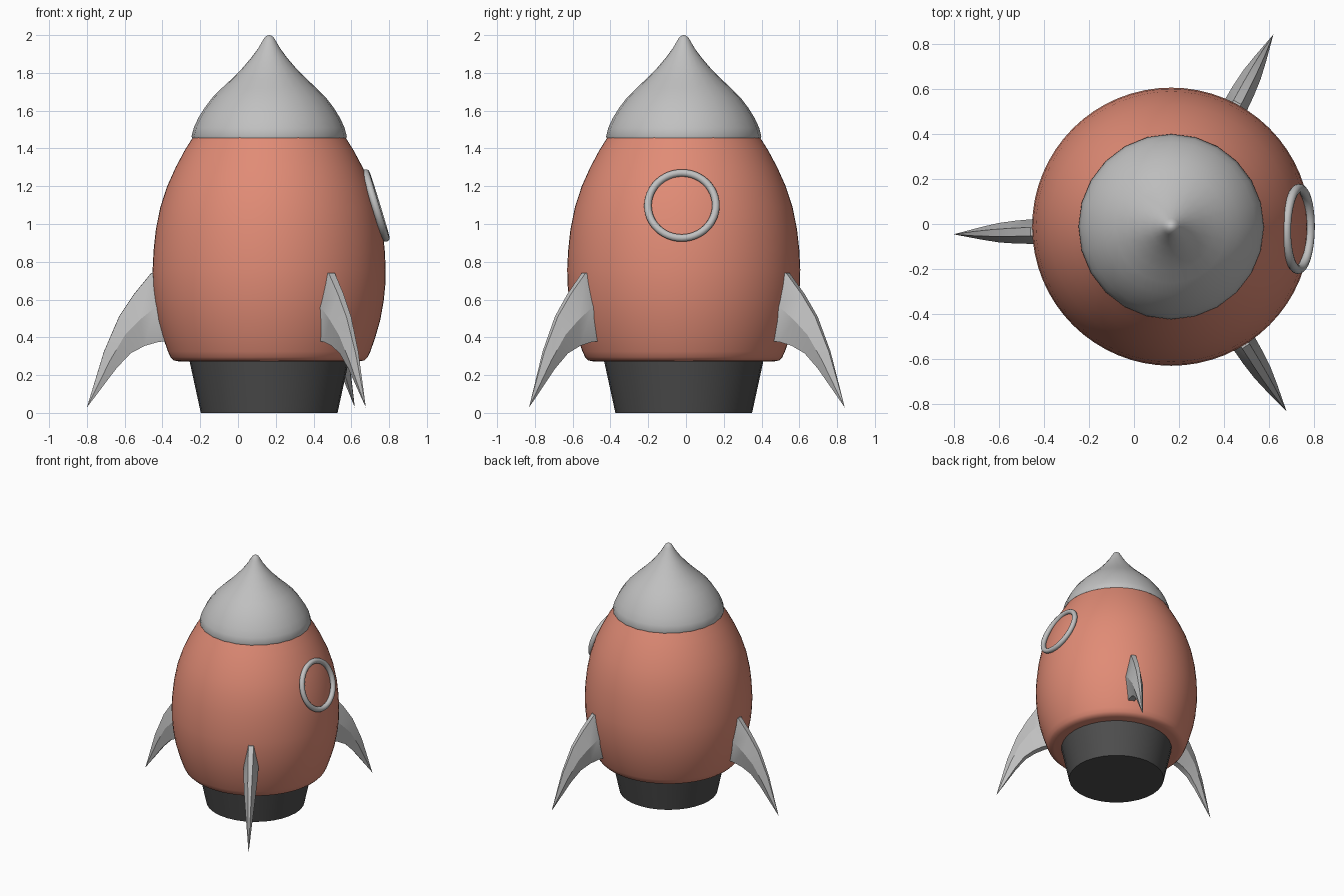
import bpy, bmesh, math
from mathutils import Matrix, Vector

if "Cube" in bpy.data.objects:
    bpy.data.objects.remove(bpy.data.objects["Cube"])

AXIS = Vector((0.165, -0.012, 0.0))   # the rocket's centre line


def material(name, rgb):
    m = bpy.data.materials.new(name)
    m.diffuse_color = (*rgb, 1.0)
    m.use_nodes = True
    m.node_tree.nodes["Principled BSDF"].inputs["Base Color"].default_value = m.diffuse_color
    return m


salmon = material("salmon_red", (0.75, 0.26, 0.18))
grey = material("light_grey", (0.53, 0.53, 0.53))
dark = material("dark_grey", (0.075, 0.075, 0.075))


def finish(bm, name, mat, angle=35):
    bmesh.ops.recalc_face_normals(bm, faces=bm.faces)
    me = bpy.data.meshes.new(name)
    bm.to_mesh(me)
    bm.free()
    me.materials.append(mat)
    me.shade_smooth()
    me.set_sharp_from_angle(angle=math.radians(angle))
    ob = bpy.data.objects.new(name, me)
    ob.location = AXIS
    bpy.context.collection.objects.link(ob)
    return ob


def skin(bm, rings, cap_start=True, cap_end=True):
    """Join closed rings of verts; a ring with one vert becomes a point."""
    for a, b in zip(rings, rings[1:]):
        n = len(a)
        for i in range(n):
            j = (i + 1) % n
            if len(b) == 1:
                bm.faces.new((a[i], a[j], b[0]))
            else:
                bm.faces.new((a[i], a[j], b[j], b[i]))
    if cap_start:
        bm.faces.new(rings[0])
    if cap_end and len(rings[-1]) > 1:
        bm.faces.new(rings[-1])


def lathe(name, profile, sides, mat, angle=35):
    bm = bmesh.new()
    rings = []
    for r, z in profile:
        n = sides if r > 0 else 1
        rings.append([bm.verts.new((r * math.cos(math.tau * i / n),
                                    r * math.sin(math.tau * i / n), z))
                      for i in range(n)])
    skin(bm, rings)
    return finish(bm, name, mat, angle)


# Egg-shaped hull with a rounded lower rim
lathe("body", [(0.30, 0.272), (0.475, 0.272), (0.505, 0.278), (0.522, 0.295),
               (0.536, 0.325), (0.562, 0.40), (0.588, 0.49), (0.606, 0.59),
               (0.615, 0.68), (0.617, 0.76), (0.612, 0.86), (0.60, 0.97),
               (0.576, 1.09), (0.54, 1.20), (0.495, 1.30), (0.447, 1.39),
               (0.40, 1.465)], 64, salmon, 50)

# Bell-shaped nose
lathe("nose_cone", [(0.408, 1.455), (0.411, 1.464), (0.399, 1.51), (0.376, 1.56),
                    (0.342, 1.615), (0.300, 1.67), (0.250, 1.72), (0.196, 1.77),
                    (0.142, 1.825), (0.095, 1.88), (0.058, 1.93), (0.036, 1.968),
                    (0.024, 1.988), (0.010, 1.998), (0, 2.0)], 24, grey, 50)

# Tapered engine nozzle
lathe("nozzle", [(0.362, 0.0), (0.425, 0.29)], 32, dark)

# Swept fins: outer edge (r, z), inner edge (r, z), half thickness
STATIONS = [((0.48, 0.74), (0.44, 0.39), 0.055),
            ((0.625, 0.74), (0.59, 0.375), 0.055),
            ((0.715, 0.63), (0.66, 0.355), 0.051),
            ((0.795, 0.51), (0.735, 0.315), 0.043),
            ((0.875, 0.325), (0.81, 0.235), 0.028)]


def fin(name, degrees):
    bm = bmesh.new()
    rings = []
    for out, inn, h in STATIONS:
        o, i = Vector((out[0], 0, out[1])), Vector((inn[0], 0, inn[1]))
        section = [(0, 0.35), (0.5, 1), (1, 0.45), (1, -0.45), (0.5, -1), (0, -0.35)]
        rings.append([bm.verts.new(o.lerp(i, t) + Vector((0, s * h, 0)))
                      for t, s in section])
    rings.append([bm.verts.new((0.966, 0, 0.028))])
    skin(bm, rings)
    bm.transform(Matrix.Rotation(math.radians(degrees), 4, 'Z'))
    finish(bm, name, grey, 25)


for k in range(3):
    fin(f"fin_{k + 1}", 62 + 120 * k)

# Porthole ring, tilted to lie against the hull
bpy.ops.mesh.primitive_torus_add(major_radius=0.18, minor_radius=0.02,
                                 major_segments=48, minor_segments=12)
ring = bpy.context.object
ring.name = "window_ring"
ring.data.materials.append(grey)
ring.data.shade_smooth()
ring.matrix_world = (Matrix.Translation(AXIS)
                     @ Matrix.Rotation(math.radians(-1), 4, 'Z')
                     @ Matrix.Translation((0.565, 0, 1.098))
                     @ Matrix.Rotation(math.radians(90 - 17), 4, 'Y'))
